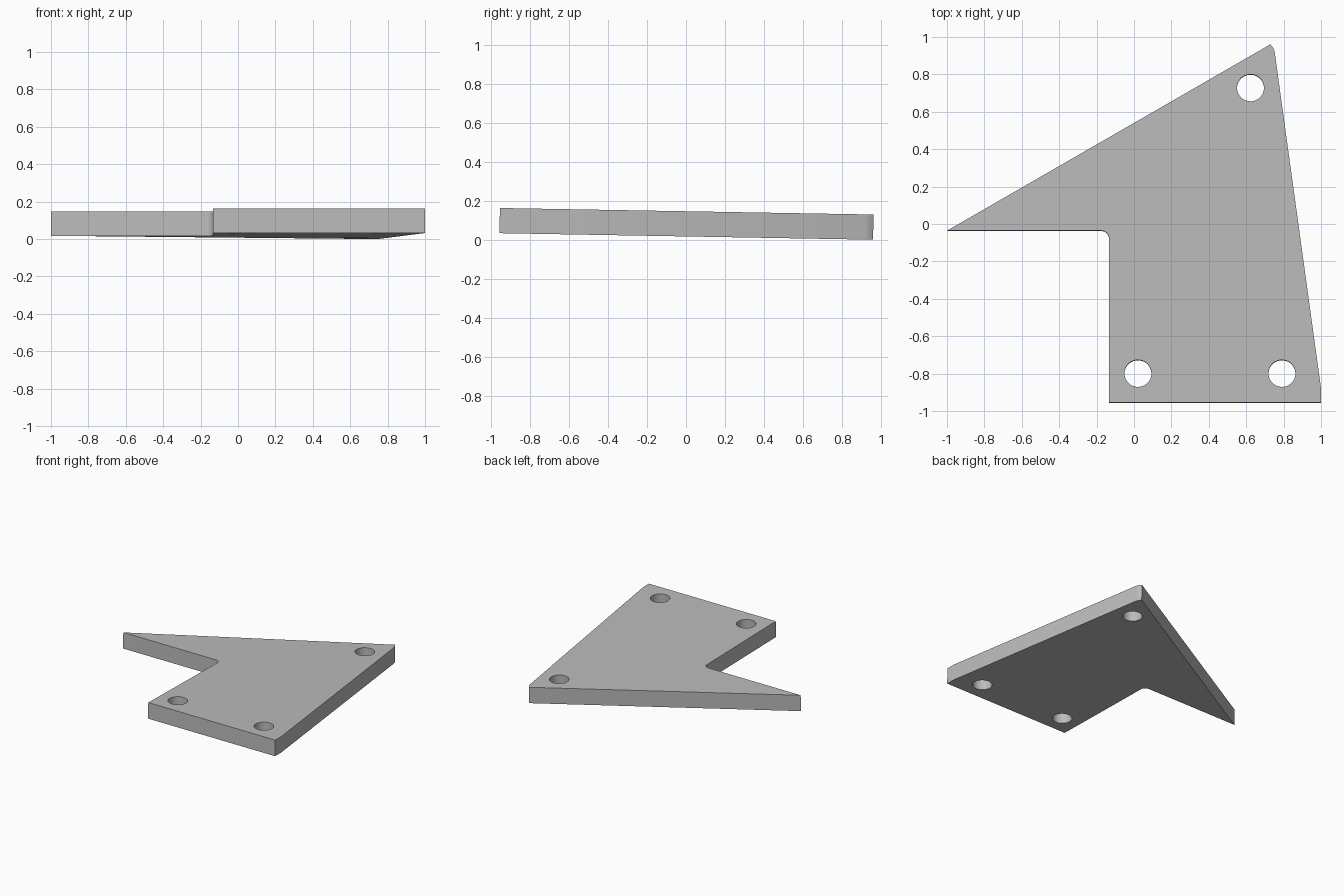
import bpy
import bmesh
import math
from mathutils import Matrix

cube = bpy.data.objects.get("Cube")
if cube:
    bpy.data.objects.remove(cube, do_unlink=True)

THICK = 0.129
TILT = math.radians(-1)


def arc(cx, cy, r, start, end, n):
    """Points along an arc, angles in degrees."""
    angles = [math.radians(start + (end - start) * i / n) for i in range(n + 1)]
    return [(cx + r * math.cos(a), cy + r * math.sin(a)) for a in angles]


# Outline with a filleted inner corner and a clipped tip
outline = [(-0.134, -0.955), (1.0, -0.955), (1.0, -0.88), (0.752, 0.92), (0.744, 0.94),
           (0.73, 0.96), (-1.0, -0.037)]
outline += arc(-0.174, -0.077, 0.04, 90, 0, 8)

# Three bolt holes
holes = [arc(x, y, 0.072, 0, 360, 48)[:-1]
         for x, y in [(0.623, 0.727), (0.021, -0.80), (0.791, -0.80)]]

# Filled and extruded profile
profile = bpy.data.curves.new("plate_profile", 'CURVE')
profile.dimensions = '2D'
profile.fill_mode = 'BOTH'
profile.extrude = THICK / 2
for loop in [outline] + holes:
    spline = profile.splines.new('POLY')
    spline.points.add(len(loop) - 1)
    for point, (x, y) in zip(spline.points, loop):
        point.co = (x, y, 0, 1)
    spline.use_cyclic_u = True
helper = bpy.data.objects.new("plate_profile", profile)
bpy.context.collection.objects.link(helper)
graph = bpy.context.evaluated_depsgraph_get()
mesh = bpy.data.meshes.new_from_object(helper.evaluated_get(graph))
bpy.data.objects.remove(helper, do_unlink=True)

# Weld, tilt slightly down towards the back and rest on the ground
bm = bmesh.new()
bm.from_mesh(mesh)
bmesh.ops.remove_doubles(bm, verts=bm.verts, dist=0.0005)
bmesh.ops.recalc_face_normals(bm, faces=bm.faces)
bmesh.ops.transform(bm, matrix=Matrix.Rotation(TILT, 4, 'X'), verts=bm.verts)
low = min(v.co.z for v in bm.verts)
bmesh.ops.translate(bm, vec=(0, 0, -low), verts=bm.verts)
bm.to_mesh(mesh)
bm.free()

# Plain grey
grey = bpy.data.materials.new("plain_grey")
grey.use_nodes = True
colour = (0.5, 0.5, 0.5, 1)
grey.diffuse_color = colour
grey.node_tree.nodes["Principled BSDF"].inputs["Base Color"].default_value = colour
mesh.materials.clear()
mesh.materials.append(grey)

plate = bpy.data.objects.new("mounting_plate", mesh)
bpy.context.collection.objects.link(plate)
bpy.context.view_layer.objects.active = plate
plate.select_set(True)
bpy.ops.object.shade_smooth_by_angle(angle=math.radians(20))
